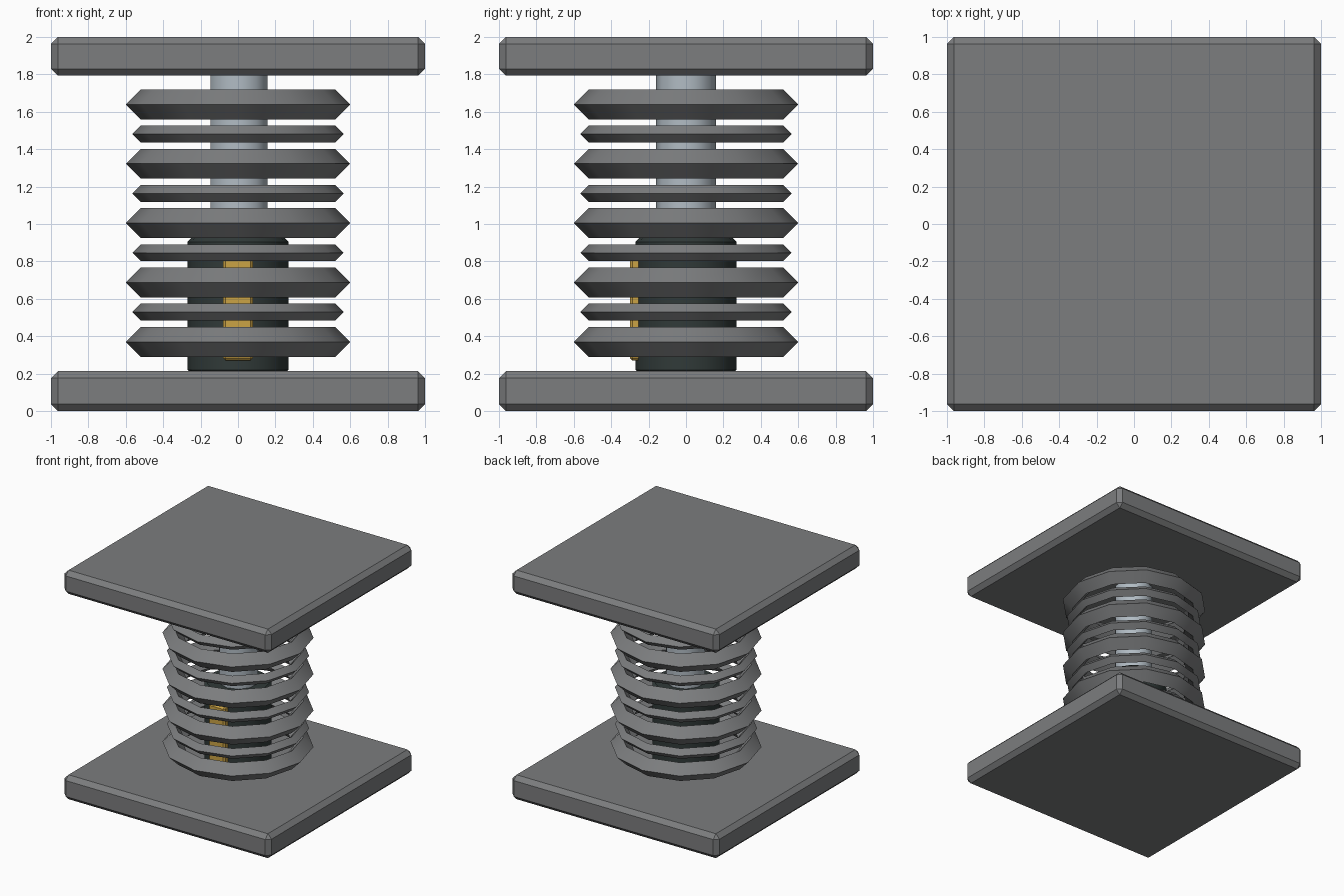
import bpy, math

if "Cube" in bpy.data.objects:
    bpy.data.objects.remove(bpy.data.objects["Cube"])


def material(name, rgb):
    m = bpy.data.materials.new(name)
    m.diffuse_color = (*rgb, 1.0)
    m.use_nodes = True
    m.node_tree.nodes["Principled BSDF"].inputs["Base Color"].default_value = m.diffuse_color
    return m


STEEL = material("grey_steel", (0.20, 0.205, 0.21))
CHROME = material("pale_chrome", (0.44, 0.50, 0.55))
DARK = material("dark_green_grey", (0.03, 0.042, 0.04))
GOLD = material("gold", (0.60, 0.37, 0.06))


def finish(ob, name, mat, angle=None):
    ob.name = name
    ob.data.materials.append(mat)
    if angle:
        bpy.ops.object.shade_smooth_by_angle(angle=math.radians(angle))


def bevel(ob, width):
    mod = ob.modifiers.new("bevel", 'BEVEL')
    mod.width = width
    mod.segments = 1
    mod.limit_method = 'ANGLE'
    mod.angle_limit = math.radians(50)


def box(name, size, centre, width, mat):
    bpy.ops.mesh.primitive_cube_add(size=1, location=centre)
    ob = bpy.context.object
    ob.scale = size
    bpy.ops.object.transform_apply(location=False, rotation=False, scale=True)
    bevel(ob, width)
    finish(ob, name, mat)


def cylinder(name, sides, radius, z0, z1, mat, x=0.0):
    bpy.ops.mesh.primitive_cylinder_add(
        vertices=sides, radius=radius, depth=z1 - z0, location=(x, 0, (z0 + z1) / 2))
    ob = bpy.context.object
    finish(ob, name, mat, 40)
    return ob


# Square end plates with chamfered edges
box("base_plate", (2, 2, 0.213), (0, 0, 0.1065), 0.037, STEEL)
box("top_plate", (2, 2, 0.207), (0, 0, 1.8965), 0.037, STEEL)

# Central piston: dark housing below, bright rod above
housing = cylinder("housing", 16, 0.27, 0.2, 0.925, DARK)
bevel(housing, 0.02)
cylinder("piston_rod", 10, 0.16, 0.9, 1.8, CHROME, 0.005)

# Gold strip on the front of the housing
box("gold_strip", (0.16, 0.06, 0.55), (0, -0.27, 0.545), 0.014, GOLD)

# Stack of bellows rings, alternating thick and thin, diamond in section
for i in range(9):
    thick = i % 2 == 0
    bpy.ops.mesh.primitive_torus_add(
        major_segments=12, minor_segments=4, major_radius=0.52,
        minor_radius=0.08 if thick else 0.045,
        location=(0, 0, 0.37 + 0.1587 * i))
    finish(bpy.context.object, f"{'thick' if thick else 'thin'}_ring_{i + 1}", STEEL, 30)
